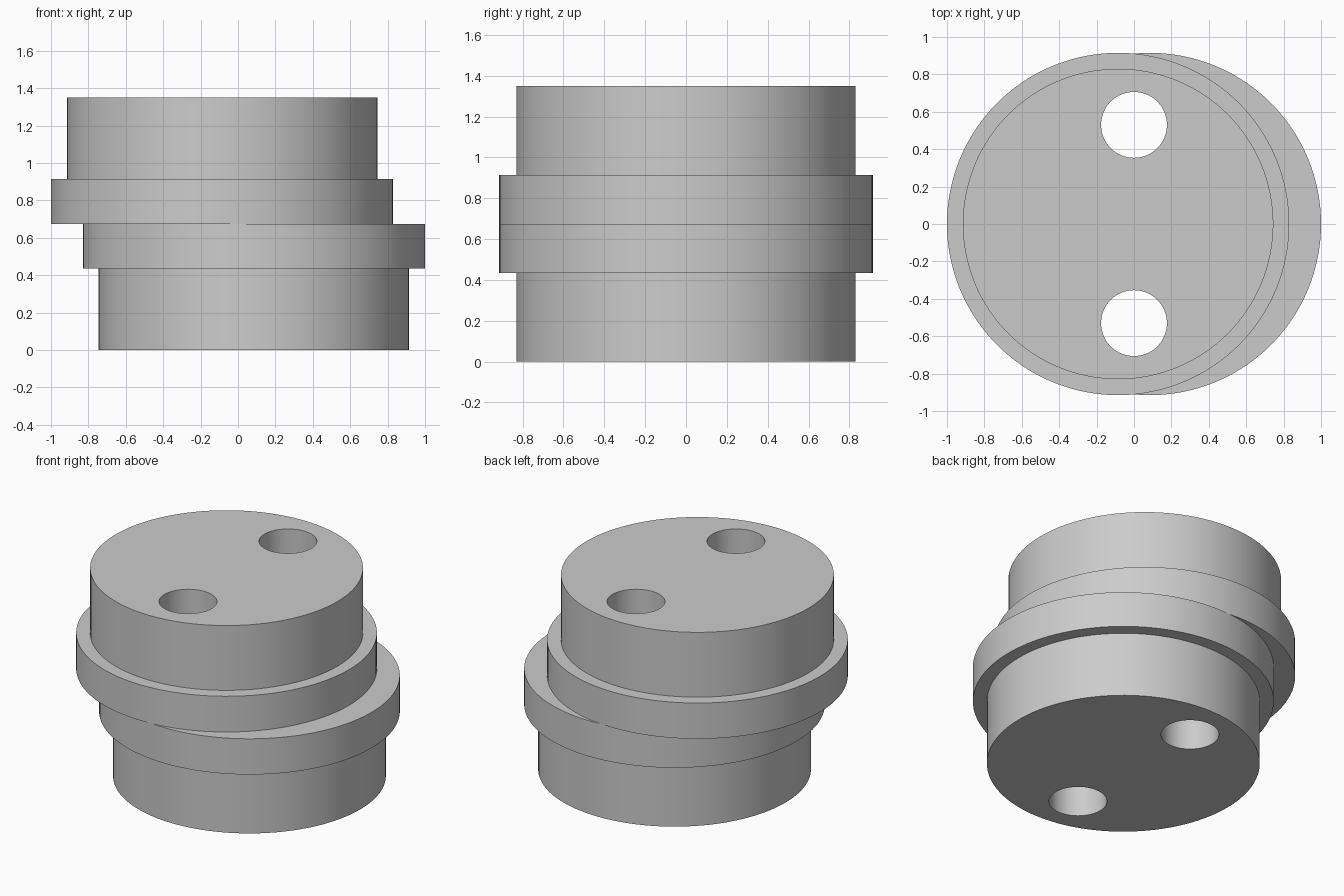
import bpy
import bmesh
import math

cube = bpy.data.objects.get("Cube")
if cube:
    bpy.data.objects.remove(cube, do_unlink=True)

# Single plain grey
grey = bpy.data.materials.new("plain_grey")
grey.use_nodes = True
colour = (0.6, 0.6, 0.6, 1.0)
grey.diffuse_color = colour
grey.node_tree.nodes["Principled BSDF"].inputs["Base Color"].default_value = colour

OFFSET = 0.085
PLUG_R, FLANGE_R = 0.83, 0.915
HOLE_R, HOLE_Y = 0.176, 0.53
MID, FLANGE_H, HEIGHT = 0.675, 0.24, 1.35


def lathe(name, profile, x, y=0.0, sides=128):
    """Closed solid of revolution from (radius, z) rings, bottom to top."""
    bm = bmesh.new()
    rings = []
    for r, z in profile:
        angles = [2 * math.pi * i / sides for i in range(sides)]
        rings.append([bm.verts.new((x + r * math.cos(a), y + r * math.sin(a), z))
                      for a in angles])
    for low, high in zip(rings, rings[1:]):
        for i in range(sides):
            j = (i + 1) % sides
            bm.faces.new((low[i], low[j], high[j], high[i]))
    bm.faces.new(rings[0][::-1])
    bm.faces.new(rings[-1])
    mesh = bpy.data.meshes.new(name)
    bm.to_mesh(mesh)
    bm.free()
    mesh.materials.append(grey)
    obj = bpy.data.objects.new(name, mesh)
    bpy.context.collection.objects.link(obj)
    return obj


def combine(target, other, operation):
    """Apply a boolean and discard the second solid."""
    mod = target.modifiers.new("boolean", 'BOOLEAN')
    mod.operation = operation
    mod.solver = 'EXACT'
    mod.object = other
    bpy.context.view_layer.objects.active = target
    bpy.ops.object.modifier_apply(modifier=mod.name)
    bpy.data.objects.remove(other, do_unlink=True)


# Lower and upper flanged plugs, offset to opposite sides
low_step, high_step = MID - FLANGE_H, MID + FLANGE_H
body = lathe("eccentric_body", [(PLUG_R, 0), (PLUG_R, low_step),
                                (FLANGE_R, low_step), (FLANGE_R, MID)], OFFSET)
upper = lathe("upper_plug", [(FLANGE_R, MID), (FLANGE_R, high_step),
                             (PLUG_R, high_step), (PLUG_R, HEIGHT)], -OFFSET)
combine(body, upper, 'UNION')

# Two through holes
for side in (-1, 1):
    drill = lathe("hole_cutter", [(HOLE_R, -0.1), (HOLE_R, HEIGHT + 0.1)],
                  0, side * HOLE_Y, 64)
    drill.hide_render = True
    combine(body, drill, 'DIFFERENCE')

# Smooth walls with crisp rims
bpy.ops.object.select_all(action='DESELECT')
body.select_set(True)
bpy.context.view_layer.objects.active = body
bpy.ops.object.shade_smooth_by_angle(angle=math.radians(30))
